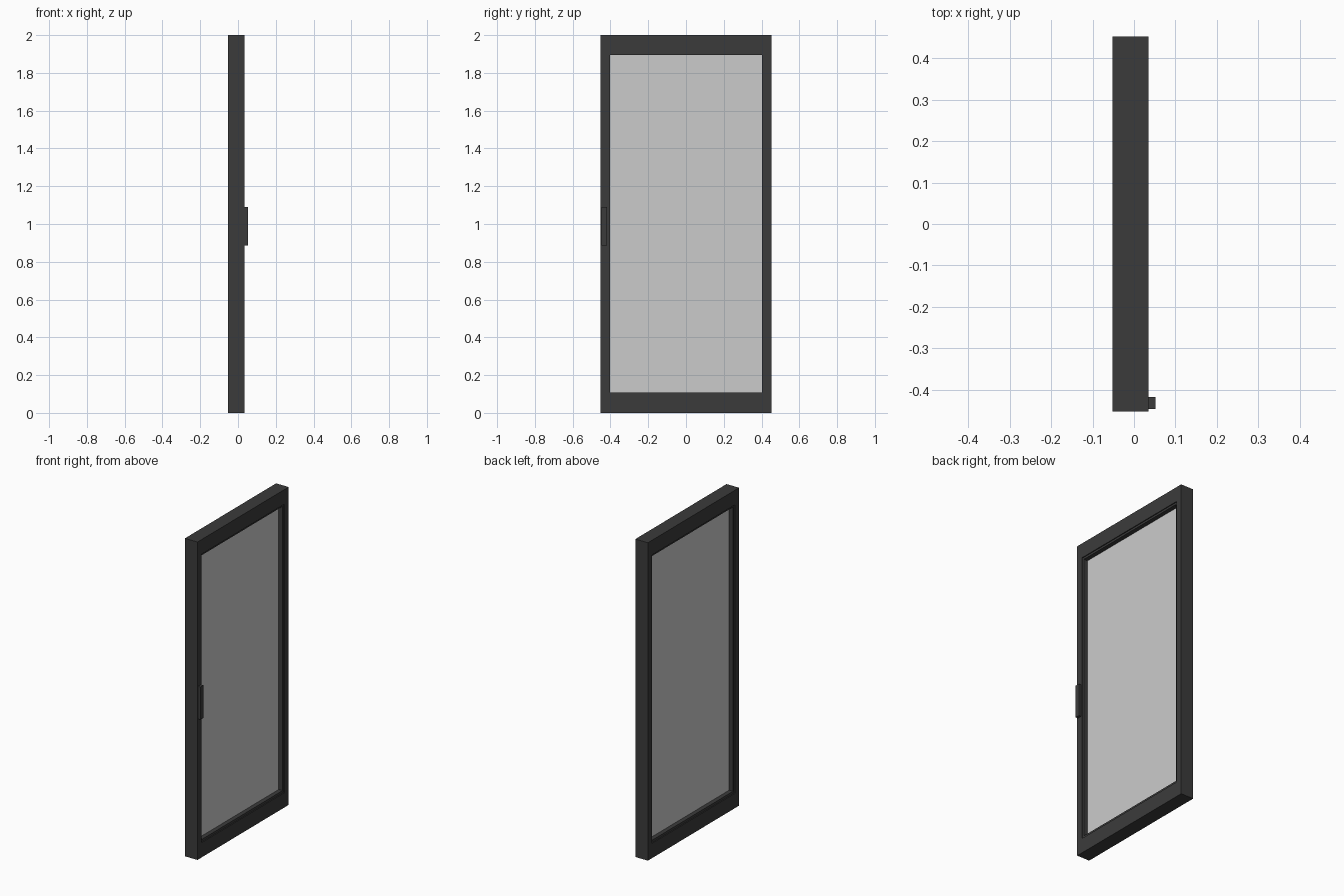
import bpy, bmesh
from mathutils import Vector

if "Cube" in bpy.data.objects:
    bpy.data.objects.remove(bpy.data.objects["Cube"])


def material(name, value):
    m = bpy.data.materials.new(name)
    m.diffuse_color = (value, value, value, 1)
    m.use_nodes = True
    m.node_tree.nodes["Principled BSDF"].inputs["Base Color"].default_value = m.diffuse_color
    return m


dark = material("charcoal metal", 0.044)
pane = material("pale grey glass", 0.6)


def finish(bm, name, mat):
    bmesh.ops.recalc_face_normals(bm, faces=bm.faces)
    me = bpy.data.meshes.new(name)
    bm.to_mesh(me)
    bm.free()
    me.materials.append(mat)
    ob = bpy.data.objects.new(name, me)
    bpy.context.collection.objects.link(ob)
    return ob


def box(name, lo, hi, mat):
    lo, hi = Vector(lo), Vector(hi)
    bm = bmesh.new()
    bmesh.ops.create_cube(bm, size=1)
    bmesh.ops.scale(bm, vec=hi - lo, verts=bm.verts)
    bmesh.ops.translate(bm, vec=(lo + hi) / 2, verts=bm.verts)
    return finish(bm, name, mat)


def ring(name, x0, x1, outer, inner, mat):
    """Rectangular ring; outer and inner are (half width, bottom, top)."""
    bm = bmesh.new()
    loops = []
    for x, (w, b, t) in ((x0, outer), (x1, outer), (x1, inner), (x0, inner)):
        loops.append([bm.verts.new((x, y, z))
                      for y, z in ((-w, b), (w, b), (w, t), (-w, t))])
    for i in range(4):
        a, c = loops[i], loops[(i + 1) % 4]
        for j in range(4):
            k = (j + 1) % 4
            bm.faces.new((a[j], a[k], c[k], c[j]))
    return finish(bm, name, mat)


# Door frame
opening = (0.413, 0.093, 1.908)
ring("door_frame", -0.052, 0.035, (0.453, 0, 2), opening, dark)

# Glazing bead set just inside the frame
sight = (0.402, 0.108, 1.896)
ring("glazing_bead", -0.046, 0.029, opening, sight, dark)

# Glass panel
box("glass_panel", (-0.019, -0.404, 0.106), (0.002, 0.404, 1.898), pane)

# Pull handle
box("pull_handle", (0.034, -0.447, 0.885), (0.052, -0.418, 1.09), dark)
